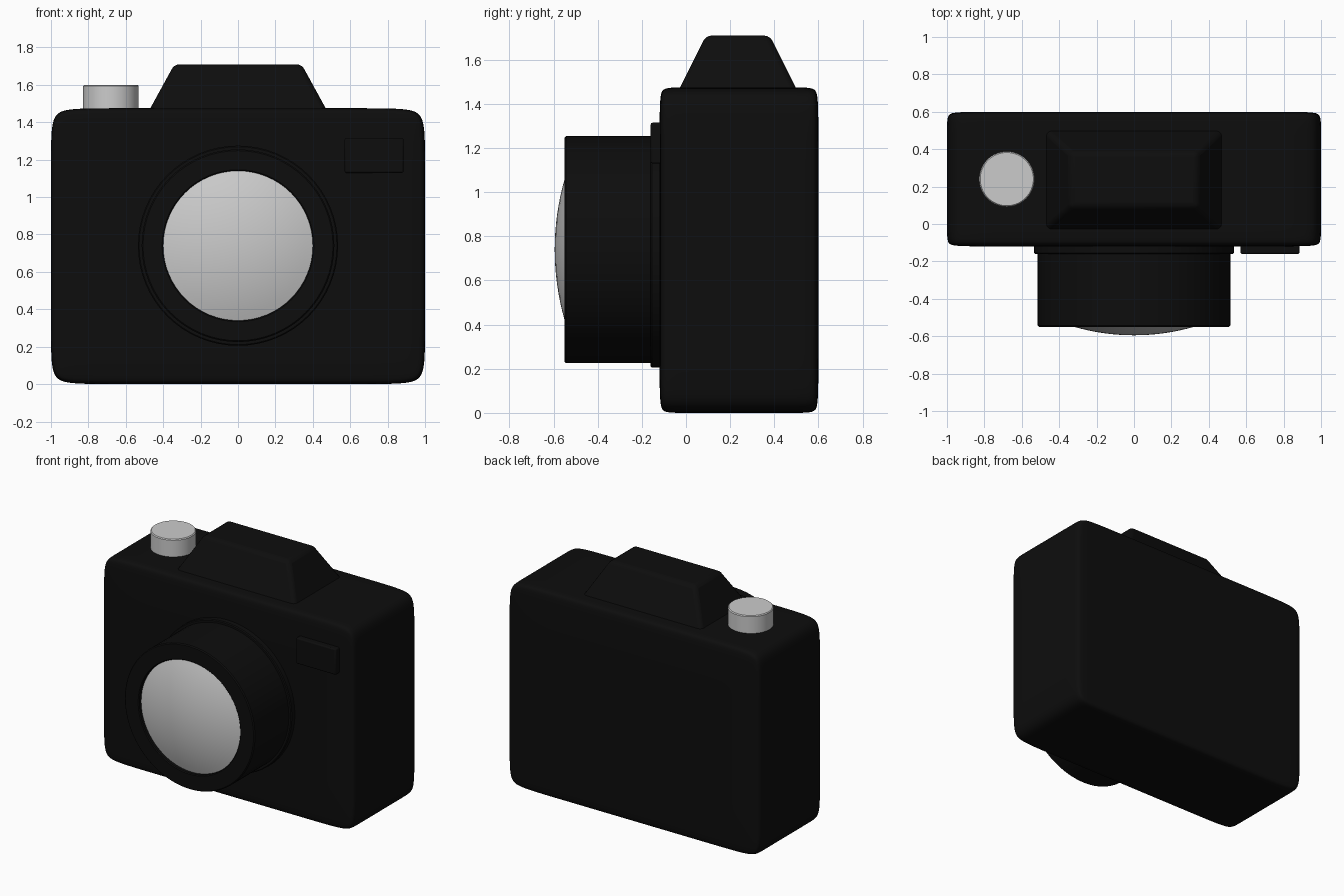
import bpy, bmesh, math
from mathutils import Vector, Matrix

if "Cube" in bpy.data.objects:
    bpy.data.objects.remove(bpy.data.objects["Cube"])

black = bpy.data.materials.new("black_plastic")
black.diffuse_color = (0.004, 0.004, 0.004, 1)
black.use_nodes = True
black.node_tree.nodes["Principled BSDF"].inputs["Base Color"].default_value = black.diffuse_color


def finish(name, bm, mat=None, angle=30):
    bmesh.ops.recalc_face_normals(bm, faces=bm.faces[:])
    me = bpy.data.meshes.new(name)
    bm.to_mesh(me)
    bm.free()
    ob = bpy.data.objects.new(name, me)
    bpy.context.collection.objects.link(ob)
    if mat:
        me.materials.append(mat)
    bpy.ops.object.select_all(action='DESELECT')
    ob.select_set(True)
    bpy.context.view_layer.objects.active = ob
    bpy.ops.object.shade_smooth_by_angle(angle=math.radians(angle))
    return ob


def box(lo, hi):
    lo, hi = Vector(lo), Vector(hi)
    bm = bmesh.new()
    bmesh.ops.create_cube(bm, size=1, matrix=Matrix.Translation((lo + hi) / 2)
                          @ Matrix.Diagonal((*(hi - lo), 1)))
    return bm


def bevel(ob, width, segments=3):
    m = ob.modifiers.new("bevel", 'BEVEL')
    m.width, m.segments = width, segments
    m.limit_method = 'ANGLE'
    m.angle_limit = math.radians(25)


def lathe(name, profile, centre, axis, out, mat=None, steps=64):
    """Revolve (radius, distance along axis) points around an axis."""
    bm = bmesh.new()
    axis, out, centre = Vector(axis), Vector(out), Vector(centre)
    vs = [bm.verts.new(centre + out * r + axis * d) for r, d in profile]
    es = [bm.edges.new(p) for p in zip(vs, vs[1:])]
    bmesh.ops.spin(bm, geom=vs + es, cent=centre, axis=axis,
                   angle=math.tau, steps=steps, use_duplicate=False)
    bmesh.ops.remove_doubles(bm, verts=bm.verts[:], dist=1e-5)
    return finish(name, bm, mat)


# Body: box with support loops, smoothed by subdivision
lo, hi, pad = (-1, -0.12, 0), (1, 0.6, 1.475), (0.2, 0.04, 0.2)
bm = box(lo, hi)
for i in range(3):
    for pos in (lo[i] + pad[i], hi[i] - pad[i]):
        co, no = Vector(), Vector()
        co[i], no[i] = pos, 1
        bmesh.ops.bisect_plane(bm, geom=bm.verts[:] + bm.edges[:] + bm.faces[:],
                               plane_co=co, plane_no=no)
body = finish("body", bm, black, 180)
sub = body.modifiers.new("smooth", 'SUBSURF')
sub.levels = sub.render_levels = 4

# Viewfinder hump: tapered block sunk into the body
bm = box((-0.51, -0.065, 1.40), (0.51, 0.535, 1.71))
for v in bm.verts:
    if v.co.z > 1.6:
        v.co.x = math.copysign(0.34, v.co.x)
        v.co.y = 0.09 if v.co.y < 0.2 else 0.38
bevel(finish("viewfinder_hump", bm, black), 0.025)

# Small front window block
bevel(finish("front_window", box((0.57, -0.16, 1.13), (0.885, -0.08, 1.315)), black), 0.008, 2)

# Shutter button
lathe("shutter_button", [(0, 1.40), (0.148, 1.40), (0.148, 1.594), (0.142, 1.6), (0, 1.6)],
      (-0.68, 0.24, 0), (0, 0, 1), (1, 0, 0))

# Lens: mount ring, hollow-fronted barrel and domed glass
c, ax, out = (0, 0, 0.74), (0, -1, 0), (1, 0, 0)
lathe("lens_mount", [(0, 0.08), (0.535, 0.08), (0.535, 0.154), (0.529, 0.16), (0, 0.16)],
      c, ax, out, black)
lathe("lens_barrel", [(0, 0.10), (0.515, 0.10), (0.515, 0.543), (0.508, 0.55),
                      (0.406, 0.55), (0.40, 0.544), (0.40, 0.50), (0, 0.50)],
      c, ax, out, black)
R = 1.16
dome = [(r, 0.595 - R + math.sqrt(R * R - r * r)) for r in (0.4 * k / 10 for k in range(11))]
lathe("lens_glass", dome + [(0.4, 0.50), (0, 0.50)], c, ax, out)
